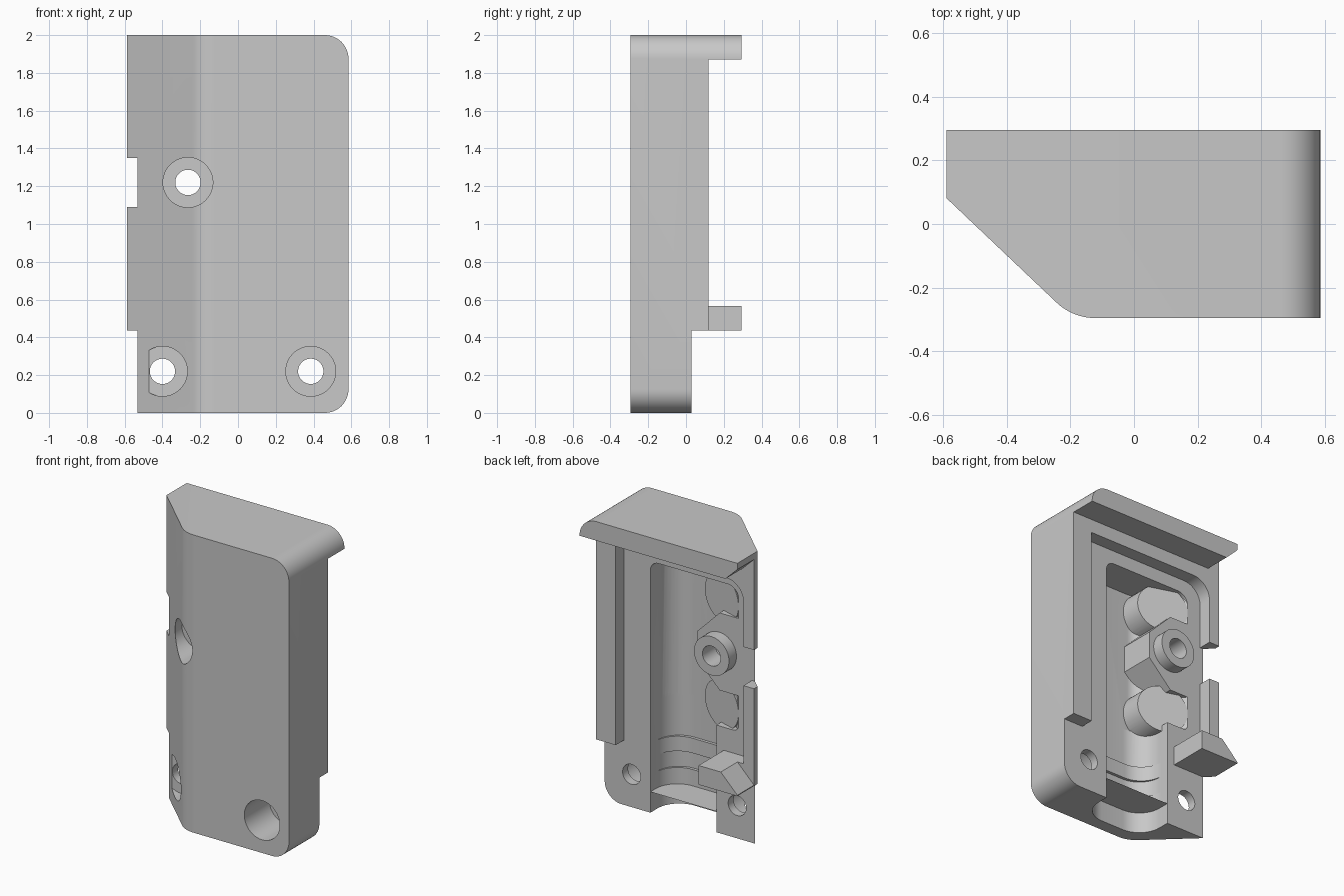
import bpy, bmesh, math
from mathutils import Vector, Matrix

cube = bpy.data.objects.get("Cube")
if cube:
    bpy.data.objects.remove(cube, do_unlink=True)


def add(name, bm):
    bmesh.ops.recalc_face_normals(bm, faces=bm.faces)
    mesh = bpy.data.meshes.new(name)
    bm.to_mesh(mesh)
    bm.free()
    ob = bpy.data.objects.new(name, mesh)
    bpy.context.collection.objects.link(ob)
    return ob


def rounded(points, steps=12):
    """Outline from (a, b, radius) corners."""
    out = []
    for i, (a, b, r) in enumerate(points):
        p = Vector((a, b))
        if not r:
            out.append(p)
            continue
        d1 = (Vector(points[i - 1][:2]) - p).normalized()
        d2 = (Vector(points[(i + 1) % len(points)][:2]) - p).normalized()
        half = d1.angle(d2) / 2
        centre = p + (d1 + d2).normalized() * r / math.sin(half)
        start = p + d1 * r / math.tan(half) - centre
        end = p + d2 * r / math.tan(half) - centre
        turn = math.atan2(start.x * end.y - start.y * end.x, start.dot(end))
        out += [centre + Matrix.Rotation(turn * k / steps, 2) @ start
                for k in range(steps + 1)]
    return out


def prism(name, points, lo, hi, axis="y"):
    """Extrude an xz outline along y, or an xy outline along z."""
    place = (lambda p: (p[0], lo, p[1])) if axis == "y" else (lambda p: (p[0], p[1], lo))
    bm = bmesh.new()
    face = bm.faces.new([bm.verts.new(place(p)) for p in points])
    ext = bmesh.ops.extrude_face_region(bm, geom=[face])
    move = (0, hi - lo, 0) if axis == "y" else (0, 0, hi - lo)
    bmesh.ops.translate(bm, vec=move, verts=[v for v in ext["geom"]
                                             if isinstance(v, bmesh.types.BMVert)])
    return add(name, bm)


def box(name, x0, x1, y0, y1, z0, z1):
    return prism(name, [(x0, z0), (x1, z0), (x1, z1), (x0, z1)], y0, y1)


def rod(name, x, z, r, y0, y1):
    """Cylinder along y."""
    bm = bmesh.new()
    bmesh.ops.create_cone(
        bm, cap_ends=True, segments=48, radius1=r, radius2=r, depth=y1 - y0,
        matrix=Matrix.Translation((x, (y0 + y1) / 2, z)) @ Matrix.Rotation(math.pi / 2, 4, "X"))
    return add(name, bm)


def combine(target, tool, operation="DIFFERENCE"):
    mod = target.modifiers.new("combine", "BOOLEAN")
    mod.operation, mod.solver, mod.object = operation, "EXACT", tool
    bpy.context.view_layer.objects.active = target
    bpy.ops.object.modifier_apply(modifier=mod.name)
    bpy.data.objects.remove(tool, do_unlink=True)


FLOOR, LIP, BACK, SIDE = 0.028, 0.118, 0.295, -0.588

# Outer shell: side silhouette crossed with the plan outline
shell = prism("housing_shell", rounded([(SIDE, 0, 0), (0.585, 0, 0.125),
                                        (0.585, 2, 0.125), (SIDE, 2, 0)]), -BACK, BACK)
plan = rounded([(SIDE - 0.01, 0.4, 0), (SIDE - 0.01, 0.09, 0), (-0.192, -BACK, 0.176),
                (0.7, -BACK, 0), (0.7, 0.4, 0)])
combine(shell, prism("plan", plan, -0.1, 2.1, "z"), "INTERSECT")

# Open back: leaves the top plate, the lip and the hook block
combine(shell, box("back_gap", -1, 1, LIP, 0.5, 0.565, 1.872))
combine(shell, box("lower_gap", -1, 1, FLOOR, 0.5, -0.1, 0.436))
combine(shell, box("hook_gap", -0.3, 1, LIP, 0.5, 0.4, 0.6))
inner = rounded([(0.44, 0.4, 0), (0.44, 1.78, 0), (-0.51, 1.78, 0.13),
                 (-0.51, 0.565, 0), (-0.3, 0.565, 0), (-0.3, 0.4, 0)])
combine(shell, prism("lip_inside", inner, FLOOR, 0.2))
combine(shell, box("lip_notch", -0.7, -0.45, FLOOR, 0.2, 1.09, 1.35))

# Chamfered ends of the plate and the hook block
combine(shell, prism("plate_chamfer", [(-0.495, 1.868), (-0.59, 1.96), (-0.7, 1.96),
                                       (-0.7, 1.868)], LIP, 0.5))
combine(shell, prism("hook_chamfer", [(-0.455, 0.575), (-0.59, 0.44), (-0.7, 0.44),
                                      (-0.7, 0.575)], LIP, 0.5))

# Wide upper cavity with a slanted side and rounded ends
WIDE, HALF, DEPTH, TOP = -0.41, 0.245, -0.21, 1.69
section = rounded([(WIDE, 0.1, 0), (WIDE, FLOOR, 0), (-0.16, DEPTH, 0.1),
                   (HALF, DEPTH, 0.16), (HALF, 0.1, 0)])
cavity = prism("cavity", section, 0.72, 1.8, "z")
ends = rounded([(WIDE, 0.72, 0.04), (HALF, 0.72, 0), (HALF, TOP, 0.06), (WIDE, TOP, 0.08)])
combine(cavity, prism("cavity_ends", ends, -0.4, 0.4), "INTERSECT")
combine(shell, cavity)

# Lower channel, open at the bottom, shallower at the two grip ribs
for z0, z1, depth in ((-0.1, 0.14, DEPTH), (0.14, 0.25, DEPTH + 0.02), (0.25, 0.36, DEPTH),
                      (0.36, 0.46, DEPTH + 0.02), (0.46, 0.75, DEPTH)):
    section = rounded([(-HALF, 0.1, 0), (-HALF, depth, 0.16),
                       (HALF, depth, 0.16), (HALF, 0.1, 0)])
    combine(shell, prism("channel", section, z0, z1, "z"))

# Pedestal and two slant-topped studs, trimmed to stay inside the wall
WALL = [(-0.05, -0.25), (-0.22, -0.25), (-0.45, -0.04)]
flat_top = [(-0.45, FLOOR), (-0.05, FLOOR)] + WALL
slant_top = [(-0.45, FLOOR), (WIDE, FLOOR), (-0.05, -0.085)] + WALL
pedestal = [(-0.1, 1.31), (-0.27, 1.48), (-0.45, 1.48),
            (-0.45, 0.96), (-0.27, 0.96), (-0.1, 1.13)]
fills = [(prism("pedestal", pedestal, -0.4, 0.2), flat_top)]
fills += [(rod("stud", -0.25, z, 0.16, -0.4, 0.2), slant_top) for z in (1.56, 0.84)]
for fill, outline in fills:
    combine(fill, prism("trim", outline, 0, 2, "z"), "INTERSECT")
    combine(shell, fill, "UNION")
combine(shell, rod("boss", -0.265, 1.22, 0.13, -0.01, 0.108), "UNION")

# Counterbored screw holes
for x, z in ((-0.265, 1.22), (-0.4, 0.22), (0.385, 0.22)):
    combine(shell, rod("counterbore", x, z, 0.132, -0.5, -0.03))
    combine(shell, rod("screw_hole", x, z, 0.067, -0.5, 0.4))

# Finish
grey = bpy.data.materials.new("plain_grey")
grey.use_nodes = True
colour = (0.58, 0.58, 0.58, 1)
grey.diffuse_color = colour
grey.node_tree.nodes["Principled BSDF"].inputs["Base Color"].default_value = colour
shell.data.materials.clear()
shell.data.materials.append(grey)
bpy.ops.object.select_all(action="DESELECT")
shell.select_set(True)
bpy.context.view_layer.objects.active = shell
bpy.ops.object.shade_smooth_by_angle(angle=math.radians(30))
